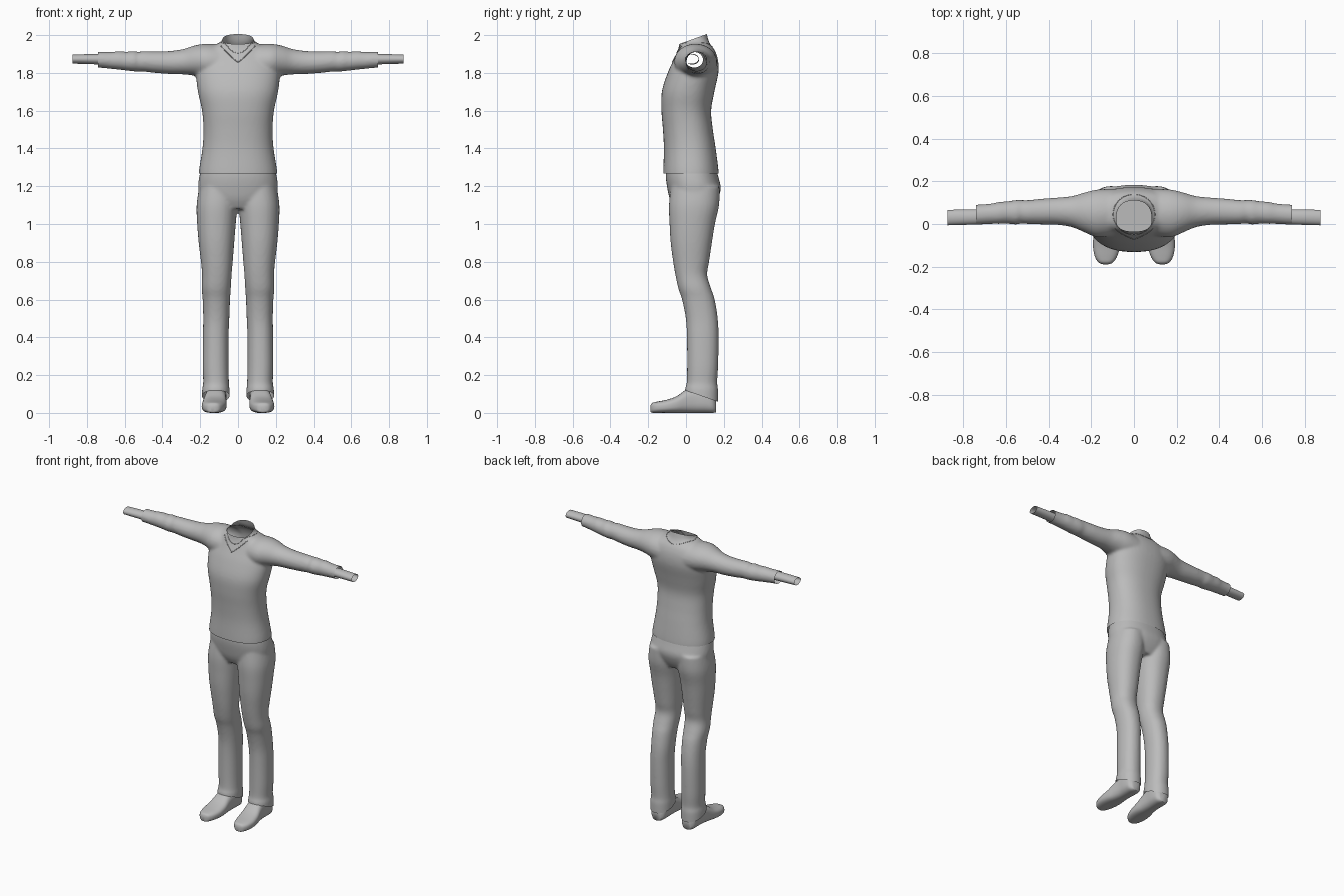
import bpy, bmesh, math
from mathutils import Vector
from mathutils.bvhtree import BVHTree

cube = bpy.data.objects.get("Cube")
if cube:
    bpy.data.objects.remove(cube)

grey = bpy.data.materials.new("plain grey")
grey.use_nodes = True
grey.diffuse_color = (0.5, 0.5, 0.5, 1)
grey.node_tree.nodes["Principled BSDF"].inputs["Base Color"].default_value = (0.5, 0.5, 0.5, 1)


def resample(rows, steps=4):
    """Smooth the hand-set sections with a Catmull-Rom spline."""
    out = []
    for i in range(len(rows) - 1):
        a, b = rows[max(i - 1, 0)], rows[i]
        c, d = rows[i + 1], rows[min(i + 2, len(rows) - 1)]
        for s in range(steps):
            t = s / steps
            out.append([q + t * (r - p) / 2 + t * t * (p - 2.5 * q + 2 * r - w / 2)
                        + t ** 3 * (1.5 * (q - r) + (w - p) / 2)
                        for p, q, r, w in zip(a, b, c, d)])
    return out + [list(rows[-1])]


def loft(bm, rows, place, power=2.0, sides=36, caps=True):
    """Skin superellipse sections; place(row, u, v) gives a point."""
    rings = []
    for row in resample(rows):
        ring = []
        for k in range(sides):
            a = 2 * math.pi * k / sides
            u, v = (math.copysign(abs(f) ** (2 / power), f) for f in (math.cos(a), math.sin(a)))
            ring.append(bm.verts.new(place(row, u, v)))
        rings.append(ring)
    faces = []
    for lo, hi in zip(rings, rings[1:]):
        for k in range(sides):
            n = (k + 1) % sides
            faces.append(bm.faces.new((lo[k], lo[n], hi[n], hi[k])))
    if caps:
        faces += [bm.faces.new(rings[0]), bm.faces.new(rings[-1])]
    bmesh.ops.recalc_face_normals(bm, faces=faces)


def upright(row, u, v):      # height, left edge, right edge, front, back
    z, x0, x1, y0, y1 = row
    return ((x0 + x1) / 2 + u * (x1 - x0) / 2, (y0 + y1) / 2 + v * (y1 - y0) / 2, z)


def sideways(sign):          # distance, centre y, centre z, half depth, half height
    return lambda r, u, v: (sign * r[0], r[1] + u * r[3], r[2] + v * r[4])


def lengthwise(sign):        # y, centre x, half width, bottom, top
    return lambda r, u, v: (sign * (r[1] + u * r[2]), r[0], (r[3] + r[4]) / 2 + v * (r[4] - r[3]) / 2)


def add_object(name, bm):
    mesh = bpy.data.meshes.new(name)
    bm.to_mesh(mesh)
    bm.free()
    mesh.shade_smooth()
    mesh.materials.append(grey)
    ob = bpy.data.objects.new(name, mesh)
    bpy.context.collection.objects.link(ob)
    return ob


def fuse(ob, cuts, voxel=0.009, passes=6):
    """Merge overlapping volumes into one skin, then trim the open ends."""
    rm = ob.modifiers.new("merge", 'REMESH')
    rm.mode, rm.voxel_size = 'VOXEL', voxel
    sm = ob.modifiers.new("soften", 'SMOOTH')
    sm.factor, sm.iterations = 0.5, passes
    dg = bpy.context.evaluated_depsgraph_get()
    bm = bmesh.new()
    bm.from_mesh(bpy.data.meshes.new_from_object(ob.evaluated_get(dg)))
    ob.modifiers.clear()
    for co, no in cuts:
        bmesh.ops.bisect_plane(bm, geom=bm.verts[:] + bm.edges[:] + bm.faces[:],
                               plane_co=co, plane_no=no, clear_outer=True)
    bm.to_mesh(ob.data)
    bm.free()
    ob.data.shade_smooth()


# Sweater: body and both sleeves fused, open at neck, hem and cuffs
body = [(1.22, .207, -.12, .172), (1.28, .207, -.12, .172), (1.4, .188, -.117, .157),
        (1.5, .183, -.122, .142), (1.6, .19, -.13, .133), (1.7, .212, -.128, .15),
        (1.8, .222, -.097, .171), (1.87, .212, -.065, .169), (1.92, .18, -.043, .152),
        (1.95, .12, -.036, .13), (1.975, .083, -.034, .118), (2.05, .074, -.03, .1)]
sleeve = [(.08, .055, 1.85, .11, .1), (.17, .05, 1.862, .112, .092), (.23, .054, 1.865, .094, .08),
          (.29, .058, 1.859, .073, .067), (.36, .06, 1.855, .064, .061), (.44, .058, 1.857, .06, .057),
          (.5, .056, 1.861, .056, .054), (.53, .058, 1.859, .055, .052), (.55, .055, 1.862, .058, .054),
          (.59, .054, 1.862, .053, .05), (.63, .052, 1.866, .052, .049), (.67, .048, 1.866, .048, .045),
          (.73, .044, 1.869, .047, .042), (.78, .044, 1.869, .047, .042)]
bm = bmesh.new()
loft(bm, [(z, -w, w, f, b) for z, w, f, b in body], upright, 2.3, 48)
for s in (1, -1):
    loft(bm, sleeve, sideways(s))
sweater = add_object("sweater", bm)
fuse(sweater, [((0, -.03, 1.955), (0, -.36, 1)), ((0, 0, 1.268), (0, 0, -1)),
               ((.74, 0, 0), (1, 0, 0)), ((-.74, 0, 0), (-1, 0, 0))])

# Trousers: hips and both legs fused, hems slanted down to the heel
hips = [(1.08, .16, -.06, .14), (1.13, .2, -.085, .168), (1.19, .211, -.099, .184),
        (1.25, .205, -.107, .171), (1.31, .19, -.105, .155)]
leg = [(1.2, .0, .205, -.08, .178), (1.1, .003, .219, -.09, .175), (1.0, .012, .216, -.087, .153),
       (.9, .02, .208, -.081, .137), (.8, .028, .196, -.068, .122), (.73, .034, .19, -.056, .112),
       (.66, .038, .192, -.041, .132), (.6, .042, .187, -.021, .152), (.5, .046, .184, -.001, .168),
       (.4, .05, .186, .005, .172), (.25, .05, .187, .006, .17), (.16, .048, .184, .004, .165),
       (.12, .045, .19, -.006, .17), (.02, .045, .19, -.006, .17)]
bm = bmesh.new()
loft(bm, [(z, -w, w, f, b) for z, w, f, b in hips], upright, 2.3, 48)
for s in (1, -1):
    loft(bm, [(z, *sorted((s * a, s * b)), f, k) for z, a, b, f, k in leg], upright, 2.2)
trousers = add_object("trousers", bm)
fuse(trousers, [((0, 0, .118), (0, -.35, -1))], passes=5)

# Shoes and shirt cuffs on both sides
shoe = [(-.189, .132, .012, .006, .035), (-.18, .132, .034, .001, .052), (-.15, .131, .053, 0, .06),
        (-.1, .128, .064, 0, .07), (-.05, .124, .064, 0, .088), (0, .12, .058, 0, .122),
        (.05, .117, .055, 0, .14), (.1, .116, .056, 0, .14), (.14, .116, .05, 0, .11),
        (.16, .116, .03, .004, .07)]
wrist = [(.71, .034, 1.872, .035, .028), (.8, .032, 1.873, .036, .026), (.875, .03, 1.873, .036, .024)]
for s, side in ((1, "left"), (-1, "right")):
    bm = bmesh.new()
    loft(bm, shoe, lengthwise(s), 2.7)
    add_object(side + "_shoe", bm)
    bm = bmesh.new()
    loft(bm, wrist, sideways(s), caps=False)
    add_object(side + "_shirt_cuff", bm)

# Raised seams laid on the sweater around the neck
tree = BVHTree.FromPolygons([v.co for v in sweater.data.vertices],
                            [p.vertices[:] for p in sweater.data.polygons])


def seam(name, starts, aim, closed, radius):
    hits = [tree.ray_cast(Vector(p), Vector(aim))[0] for p in starts]
    hits = [h for h in hits if h]
    curve = bpy.data.curves.new(name, 'CURVE')
    curve.dimensions, curve.bevel_depth, curve.bevel_resolution = '3D', radius, 1
    line = curve.splines.new('POLY')
    line.points.add(len(hits) - 1)
    for p, h in zip(line.points, hits):
        p.co = (*h, 1)
    line.use_cyclic_u = closed
    curve.materials.append(grey)
    bpy.context.collection.objects.link(bpy.data.objects.new(name, curve))


turn = [2 * math.pi * k / 48 for k in range(48)]
seam("collar_seam", [(.098 * math.cos(a), .045 + .094 * math.sin(a), 3) for a in turn],
     (0, 0, -1), True, .002)
seam("v_neck_seam", [(x / 100, -1, 1.857 + .085 * (abs(x) / 9) ** 1.2) for x in range(-9, 10)],
     (0, 1, 0), False, .0025)
